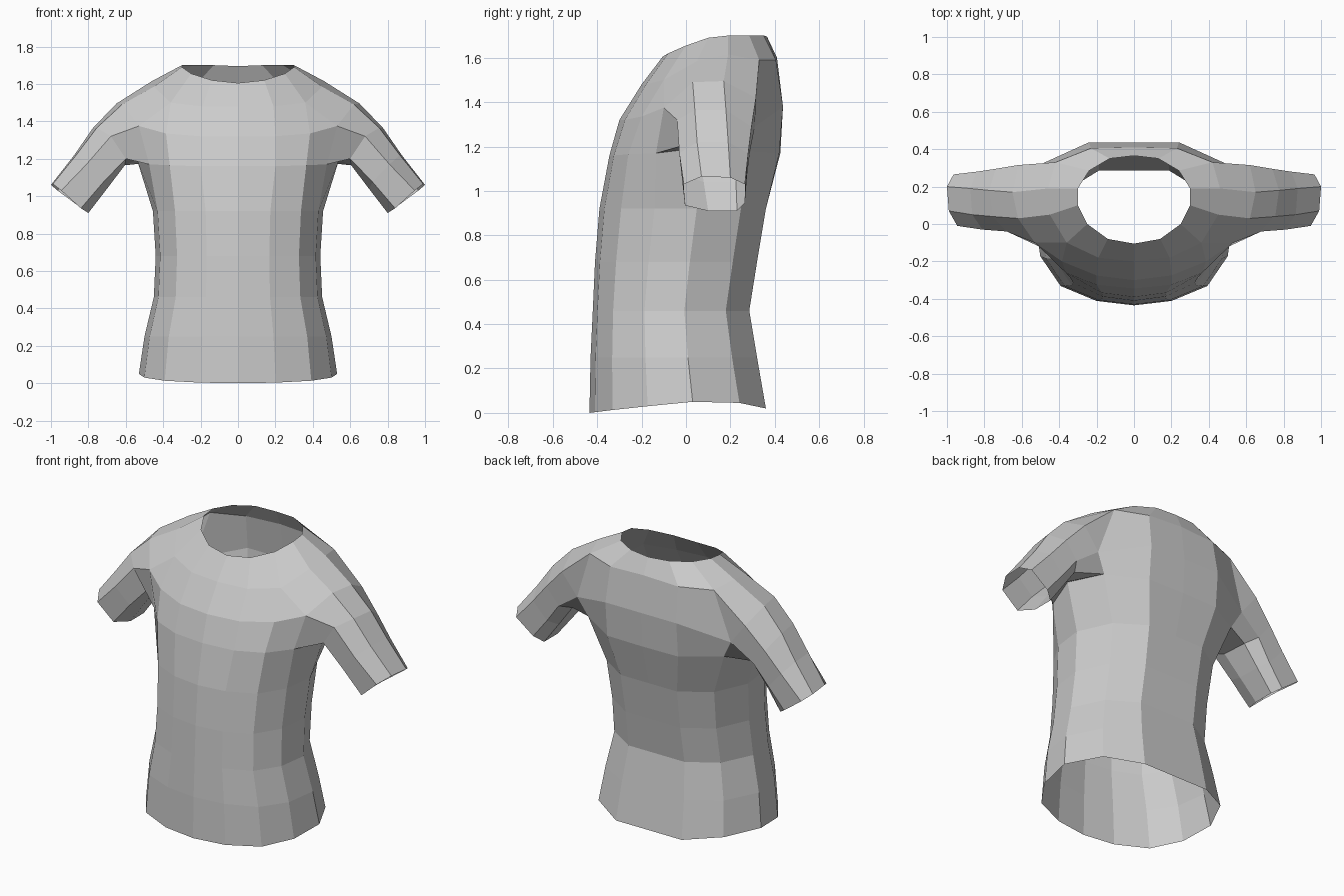
import bpy, bmesh

if "Cube" in bpy.data.objects:
    bpy.data.objects.remove(bpy.data.objects["Cube"])

bm = bmesh.new()


def ring(points):
    return [bm.verts.new(p) for p in points]


def face(*verts):
    bm.faces.new(verts)


def bridge(a, b, closed=False):
    """Quads between two rows of vertices."""
    n = len(a)
    for i in range(n if closed else n - 1):
        j = (i + 1) % n
        face(a[i], a[j], b[j], b[i])


# Half section, front centre to back centre: width share and depth share
SECTION = [(0, 0), (.38, .03), (.74, .13), (.945, .33),
           (1, .585), (.8, .85), (.42, 1), (0, 1)]
HEM_LIFT = [0, .003, .013, .03, .05, .045, .02, .02]

# Body rings: height, half width, front y, back y
BODY = [(0, .53, -.435, .36), (.25, .50, -.43, .32), (.46, .45, -.42, .285),
        (.68, .44, -.41, .32), (.92, .455, -.39, .36)]
body = []
for k, (z, w, yf, yb) in enumerate(BODY):
    body.append(ring([(w * sx, yf + (yb - yf) * sy, z + (HEM_LIFT[i] if k == 0 else 0))
                      for i, (sx, sy) in enumerate(SECTION)]))
# Ring at the armpits
chest = ring([(0, -.345, 1.16), (.2, -.325, 1.16), (.365, -.26, 1.165), (.475, -.135, 1.17),
              (.54, .07, 1.195), (.46, .29, 1.18), (.24, .42, 1.17), (0, .425, 1.17)])
body.append(chest)
for a, b in zip(body, body[1:]):
    bridge(a, b)

# Neck opening and yoke rings
neck = ring([(0, -.105, 1.605), (.14, -.08, 1.62), (.25, 0, 1.655), (.3, .1, 1.69),
             (.3, .19, 1.7), (.24, .285, 1.7), (.13, .35, 1.7), (0, .365, 1.695)])
yoke = ring([(0, -.2, 1.48), (.19, -.18, 1.48), (.36, -.1, 1.5), (.45, .05, 1.585),
             (.46, .19, 1.615), (.42, .33, 1.59), (.23, .405, 1.59), (0, .41, 1.6)])
bridge(yoke, neck)
front = ring([(0, -.3, 1.32), (.2, -.275, 1.32), (.385, -.2, 1.335)])
back = ring([(.24, .437, 1.38), (0, .437, 1.38)])

# Armhole corners, shared by the yoke and the sleeve
front_top, top_front, top_back, back_top, back_low = ring([
    (.53, -.1, 1.375), (.62, .03, 1.49), (.65, .17, 1.495), (.62, .315, 1.42), (.52, .31, 1.29)])
bridge(chest[:3], front)
bridge(front, yoke[:3])
bridge(chest[6:], back)
bridge(back, yoke[6:])
face(chest[2], chest[3], front_top, front[2])
face(front[2], front_top, yoke[2])
face(front_top, top_front, yoke[3], yoke[2])
face(top_front, top_back, yoke[4], yoke[3])
face(top_back, back_top, yoke[5], yoke[4])
face(back_top, back_low, yoke[5])
face(back_low, back[0], yoke[6], yoke[5])
face(chest[5], chest[6], back[0], back_low)

# Sleeve rings from the armhole to the cuff
sleeve = [[top_front, top_back, back_top, back_low, chest[5], chest[4], chest[3], front_top]]
sleeve.append(ring([(.755, .04, 1.365), (.775, .18, 1.365), (.74, .295, 1.29), (.66, .29, 1.19),
                    (.615, .22, 1.165), (.605, .06, 1.165), (.6, -.03, 1.2), (.68, -.04, 1.32)]))
sleeve.append(ring([(.865, .05, 1.22), (.875, .19, 1.22), (.84, .28, 1.17), (.75, .275, 1.07),
                    (.705, .225, 1.04), (.7, .08, 1.04), (.72, -.02, 1.075), (.81, -.03, 1.17)]))
sleeve.append(ring([(.99, .07, 1.065), (1, .2, 1.06), (.965, .265, 1.03), (.85, .265, .945),
                    (.8, .23, .91), (.8, .1, .91), (.84, -.005, .935), (.945, -.01, 1.03)]))
for a, b in zip(sleeve, sleeve[1:]):
    bridge(a, b, closed=True)

# Mirror the half shirt and weld the centre seam
geom = bm.verts[:] + bm.edges[:] + bm.faces[:]
copy = bmesh.ops.duplicate(bm, geom=geom)["geom"]
for v in copy:
    if isinstance(v, bmesh.types.BMVert):
        v.co.x = -v.co.x
bmesh.ops.remove_doubles(bm, verts=bm.verts[:], dist=.0005)
bmesh.ops.recalc_face_normals(bm, faces=bm.faces[:])

mesh = bpy.data.meshes.new("shirt")
bm.to_mesh(mesh)
bm.free()
shirt = bpy.data.objects.new("shirt", mesh)
bpy.context.collection.objects.link(shirt)

cloth = bpy.data.materials.new("light grey cloth")
cloth.diffuse_color = (.6, .6, .6, 1)
cloth.use_nodes = True
cloth.node_tree.nodes["Principled BSDF"].inputs["Base Color"].default_value = cloth.diffuse_color
mesh.materials.append(cloth)
